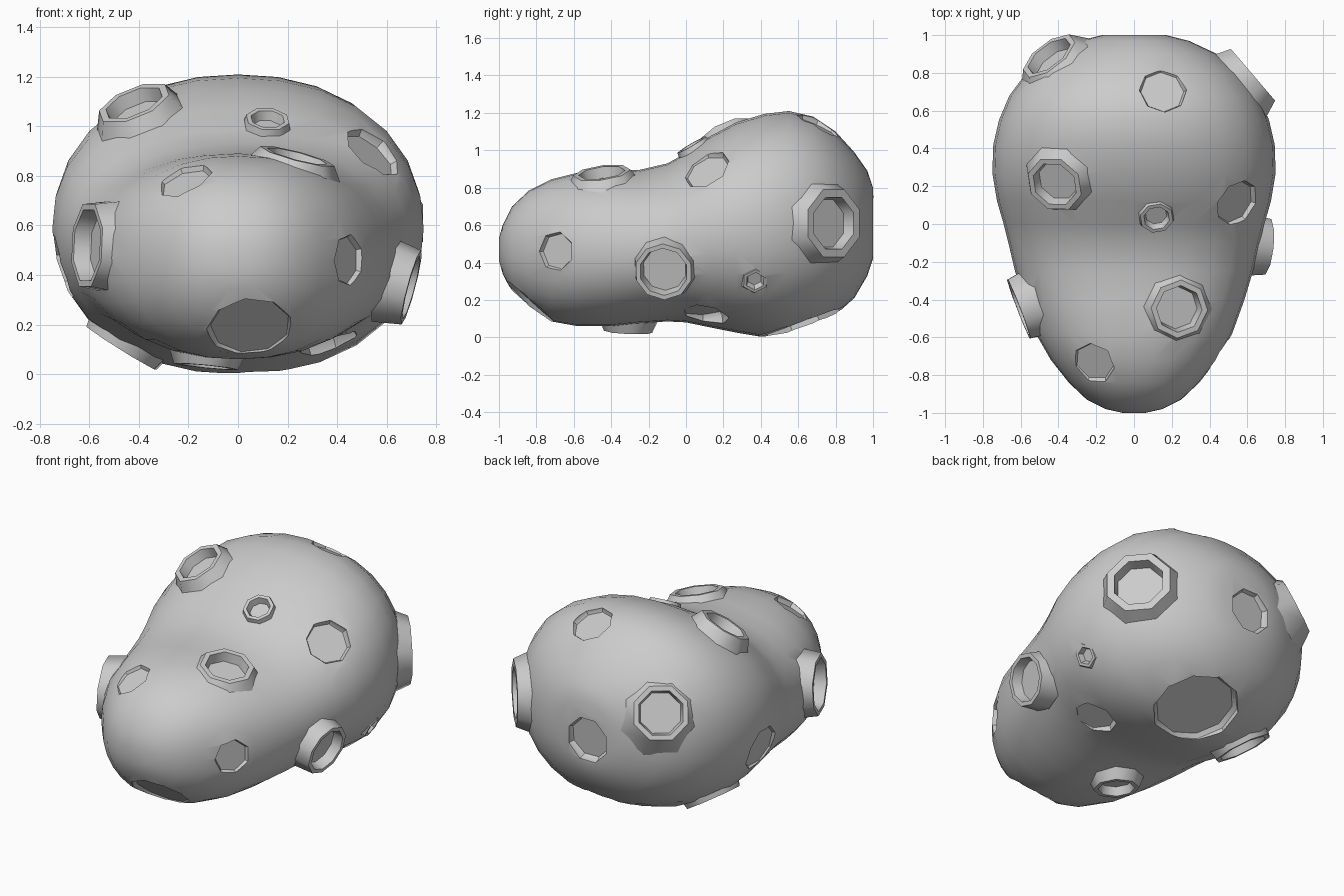
import bpy, bmesh, math
from mathutils import Vector
from mathutils.bvhtree import BVHTree

if "Cube" in bpy.data.objects:
    bpy.data.objects.remove(bpy.data.objects["Cube"])


def make_object(name, bm):
    bmesh.ops.recalc_face_normals(bm, faces=bm.faces)
    mesh = bpy.data.meshes.new(name)
    bm.to_mesh(mesh)
    bm.free()
    ob = bpy.data.objects.new(name, mesh)
    bpy.context.collection.objects.link(ob)
    return ob


def bridge(bm, a, b):
    n = len(a)
    for i in range(n):
        bm.faces.new((a[i], a[(i + 1) % n], b[(i + 1) % n], b[i]))


def lathe(bm, centre, normal, sides, profile, cap_start):
    """Polygonal rings (radius, height) around a normal, capped at the end."""
    q = Vector(normal).to_track_quat('Z', 'Y')
    rings = []
    for r, h in profile:
        rings.append([bm.verts.new(Vector(centre) + q @ Vector((
            r * math.cos((i + .5) * math.tau / sides),
            r * math.sin((i + .5) * math.tau / sides), h))) for i in range(sides)])
    for a, b in zip(rings, rings[1:]):
        bridge(bm, a, b)
    bm.faces.new(rings[-1])
    if cap_start:
        bm.faces.new(rings[0])


# two-lobed body: y, half width, bottom, top
STATIONS = [
    (-1.0, .06, .41, .53), (-.98, .15, .34, .60), (-.93, .25, .24, .70),
    (-.84, .345, .15, .785), (-.72, .44, .085, .845), (-.58, .52, .06, .88),
    (-.4, .585, .06, .89), (-.25, .63, .075, .895), (-.1, .665, .085, .93),
    (0, .69, .08, .985), (.12, .725, .055, 1.07), (.27, .75, .025, 1.15),
    (.42, .745, .0, 1.195), (.55, .715, .015, 1.21), (.68, .66, .06, 1.18),
    (.8, .57, .12, 1.10), (.9, .44, .21, .99), (.97, .29, .33, .89),
    (1.0, .17, .42, .80)]
SEG, POWER = 28, 2.2
bm = bmesh.new()
rings = []
for y, w, zb, zt in STATIONS:
    ring = []
    for i in range(SEG):
        t = math.tau * i / SEG
        c, s = math.cos(t), math.sin(t)
        k = (abs(c) ** POWER + abs(s) ** POWER) ** (-1 / POWER)
        ring.append(bm.verts.new((w * c * k, y, (zb + zt) / 2 + (zt - zb) / 2 * s * k)))
    rings.append(ring)
for a, b in zip(rings, rings[1:]):
    bridge(bm, a, b)
bm.faces.new(rings[0])
bm.faces.new(rings[-1])
bmesh.ops.recalc_face_normals(bm, faces=bm.faces)
tree = BVHTree.FromBMesh(bm)
body = make_object("asteroid_body", bm)

# raised craters: rim centre, normal, rim radius, hole radius, base flare, sides
RAISED = [
    ((-.42, .21, 1.095), (-.35, -.40, .85), .155, .125, .06, 8),
    ((-.45, .89, .81), (-.55, .72, .42), .165, .135, .09, 8),
    ((-.61, -.45, .52), (-.93, -.36, .05), .18, .155, .02, 8),
    ((.63, .79, .61), (.76, .65, 0), .195, .15, .05, 8),
    ((.24, -.45, .88), (.25, -.12, .95), .155, .125, .08, 8),
    ((.12, .03, 1.03), (.08, -.5, .85), .09, .07, .03, 8),
    ((.70, -.12, .35), (.94, -.1, -.25), .155, .13, .02, 10),
    ((.67, .37, .30), (.85, .1, -.45), .07, .052, .06, 6),
    ((-.47, .40, .105), (-.53, .05, -.85), .175, .145, .03, 8),
    ((-.13, -.31, .03), (-.1, -.05, -1), .13, .105, .05, 8)]

# sunken craters: approximate centre, normal, radius, sides
SUNKEN = [
    ((.15, .70, 1.12), (.15, .42, .9), .125, 8),
    ((-.02, .99, .57), (-.05, 1, -.1), .135, 8),
    ((-.71, .28, .43), (-.95, .05, -.25), .14, 8),
    ((.06, .61, .09), (.03, .36, -.93), .245, 10),
    ((.37, .10, .13), (.25, .08, -.96), .125, 7),
    ((.05, -.83, .19), (.05, -.68, -.73), .175, 9),
    ((-.21, -.73, .77), (-.3, -.45, .84), .115, 7),
    ((.53, .12, .88), (.62, -.38, .70), .13, 8),
    ((.44, -.69, .46), (.83, -.55, 0), .105, 7)]

cut_bm, rim_bm = bmesh.new(), bmesh.new()
for c, n, r, hole, flare, sides in RAISED:
    depth = .35 * hole + .015
    lathe(rim_bm, c, n, sides, [(r + flare, -.12), (r, 0), (hole, 0),
                                (hole - .012, -depth)], False)
    m = (r + hole) / 2
    lathe(cut_bm, c, n, sides, [(m, .3), (m, -depth - .015)], True)
for c, n, r, sides in SUNKEN:
    nv = Vector(n).normalized()
    hit = tree.ray_cast(Vector(c) + nv * .4, -nv)[0]
    sag = r * r / 1.3
    lathe(cut_bm, hit, n, sides, [(r * 1.02, .12), (r * 1.02, -sag),
                                  (r * .92, -sag - .02)], True)
rims = make_object("crater_rims", rim_bm)
cutter = make_object("crater_cutter", cut_bm)
cutter.hide_render = True

# sink the craters into the body
mod = body.modifiers.new("craters", 'BOOLEAN')
mod.object = cutter
mod.operation = 'DIFFERENCE'
mod.solver = 'EXACT'
bpy.context.view_layer.update()
carved = bpy.data.meshes.new_from_object(
    body.evaluated_get(bpy.context.evaluated_depsgraph_get()))
body.modifiers.clear()
body.data = carved
bpy.data.objects.remove(cutter)

# smooth body, crisp crater edges
for ob, angle in ((body, 35), (rims, 52)):
    bpy.ops.object.select_all(action='DESELECT')
    ob.select_set(True)
    bpy.context.view_layer.objects.active = ob
    bpy.ops.object.shade_smooth_by_angle(angle=math.radians(angle))
